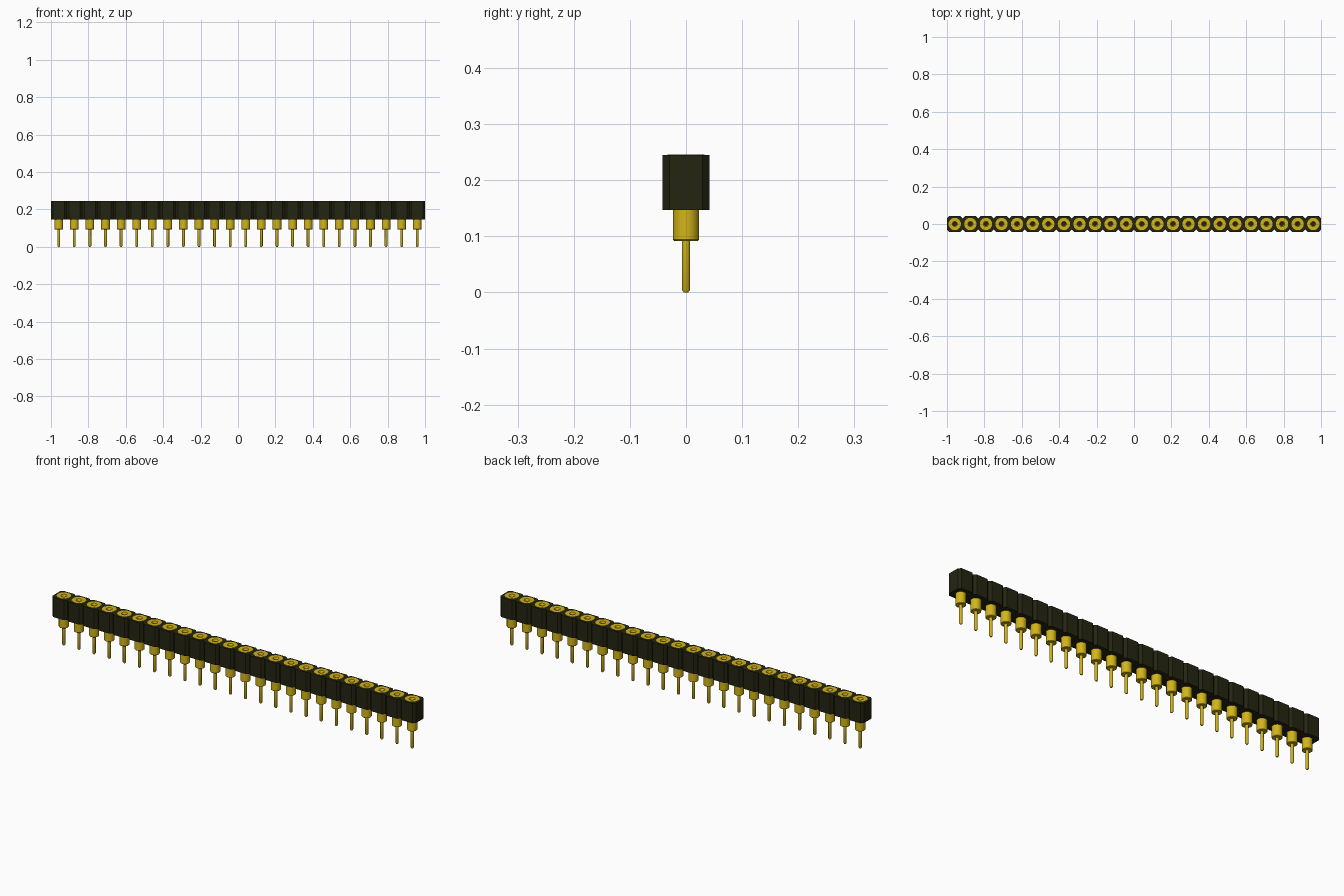
import bpy, bmesh, math

cube = bpy.data.objects.get("Cube")
if cube:
    bpy.data.objects.remove(cube, do_unlink=True)

COUNT = 24
PITCH = 2.0 / COUNT
HALF = PITCH / 2
CHAMFER = 0.012
Z_BOTTOM, Z_TOP = 0.147, 0.245
SEGMENTS = 24


def make_material(name, rgb, metallic=0.0):
    mat = bpy.data.materials.new(name)
    mat.use_nodes = True
    colour = (*rgb, 1.0)
    mat.diffuse_color = colour
    mat.node_tree.nodes["Principled BSDF"].inputs["Base Color"].default_value = colour
    return mat


def make_object(name, bm, mat):
    bmesh.ops.recalc_face_normals(bm, faces=bm.faces)
    mesh = bpy.data.meshes.new(name)
    bm.to_mesh(mesh)
    bm.free()
    mesh.materials.append(mat)
    obj = bpy.data.objects.new(name, mesh)
    bpy.context.collection.objects.link(obj)
    return obj


def ring(bm, r, z, x):
    step = 2 * math.pi / SEGMENTS
    return [bm.verts.new((x + r * math.cos(i * step), r * math.sin(i * step), z))
            for i in range(SEGMENTS)]


def lathe(bm, profile, x):
    """Turn (radius, z) pairs round a vertical axis and cap both ends."""
    rings = [ring(bm, r, z, x) for r, z in profile]
    for a, b in zip(rings, rings[1:]):
        for i in range(SEGMENTS):
            j = (i + 1) % SEGMENTS
            bm.faces.new((a[i], a[j], b[j], b[i]))
    bm.faces.new(rings[0])
    bm.faces.new(rings[-1])


black = make_material("black plastic", (0.018, 0.018, 0.006))
gold = make_material("gold metal", (0.65, 0.46, 0.010))

# One chamfered outline per housing cell
c = HALF - CHAMFER
OUTLINE = [(HALF, -c), (HALF, c), (c, HALF), (-c, HALF),
           (-HALF, c), (-HALF, -c), (-c, -HALF), (c, -HALF)]

# Pin: rounded tip, thin leg, collar, top flange, funnel mouth and blind bore
PIN = [(0.004, 0.0), (0.0075, 0.005), (0.0075, 0.092), (0.021, 0.092),
       (0.023, 0.094), (0.023, 0.2), (0.033, 0.2), (0.033, Z_TOP + 0.001),
       (0.014, Z_TOP + 0.001), (0.009, 0.235), (0.009, 0.17)]

housing = bmesh.new()
pins = bmesh.new()
for n in range(COUNT):
    x = (n - (COUNT - 1) / 2) * PITCH

    # Housing cell with a round opening in the top for the contact
    low = [housing.verts.new((x + px, py, Z_BOTTOM)) for px, py in OUTLINE]
    high = [housing.verts.new((x + px, py, Z_TOP)) for px, py in OUTLINE]
    housing.faces.new(low)
    housing.faces.new(high)
    for i in range(8):
        j = (i + 1) % 8
        housing.faces.new((low[i], low[j], high[j], high[i]))

    lathe(pins, PIN, x)

housing_obj = make_object("housing", housing, black)
pins_obj = make_object("contact_pins", pins, gold)

# Round openings that let the contact bores show
cutter_bm = bmesh.new()
for n in range(COUNT):
    x = (n - (COUNT - 1) / 2) * PITCH
    lathe(cutter_bm, [(0.0325, 0.201), (0.0325, Z_TOP + 0.05)], x)
cutter = make_object("opening_cutter", cutter_bm, black)
cutter.hide_render = True
cut = housing_obj.modifiers.new("openings", 'BOOLEAN')
cut.operation = 'DIFFERENCE'
cut.solver = 'EXACT'
cut.use_self = True
cut.object = cutter

# Apply the cut, then drop the helper
bpy.context.view_layer.objects.active = housing_obj
housing_obj.select_set(True)
bpy.ops.object.modifier_apply(modifier=cut.name)
bpy.data.objects.remove(cutter, do_unlink=True)

# Smooth the turned metal while keeping its steps sharp
bpy.ops.object.select_all(action='DESELECT')
pins_obj.select_set(True)
bpy.context.view_layer.objects.active = pins_obj
bpy.ops.object.shade_smooth_by_angle(angle=math.radians(35))
